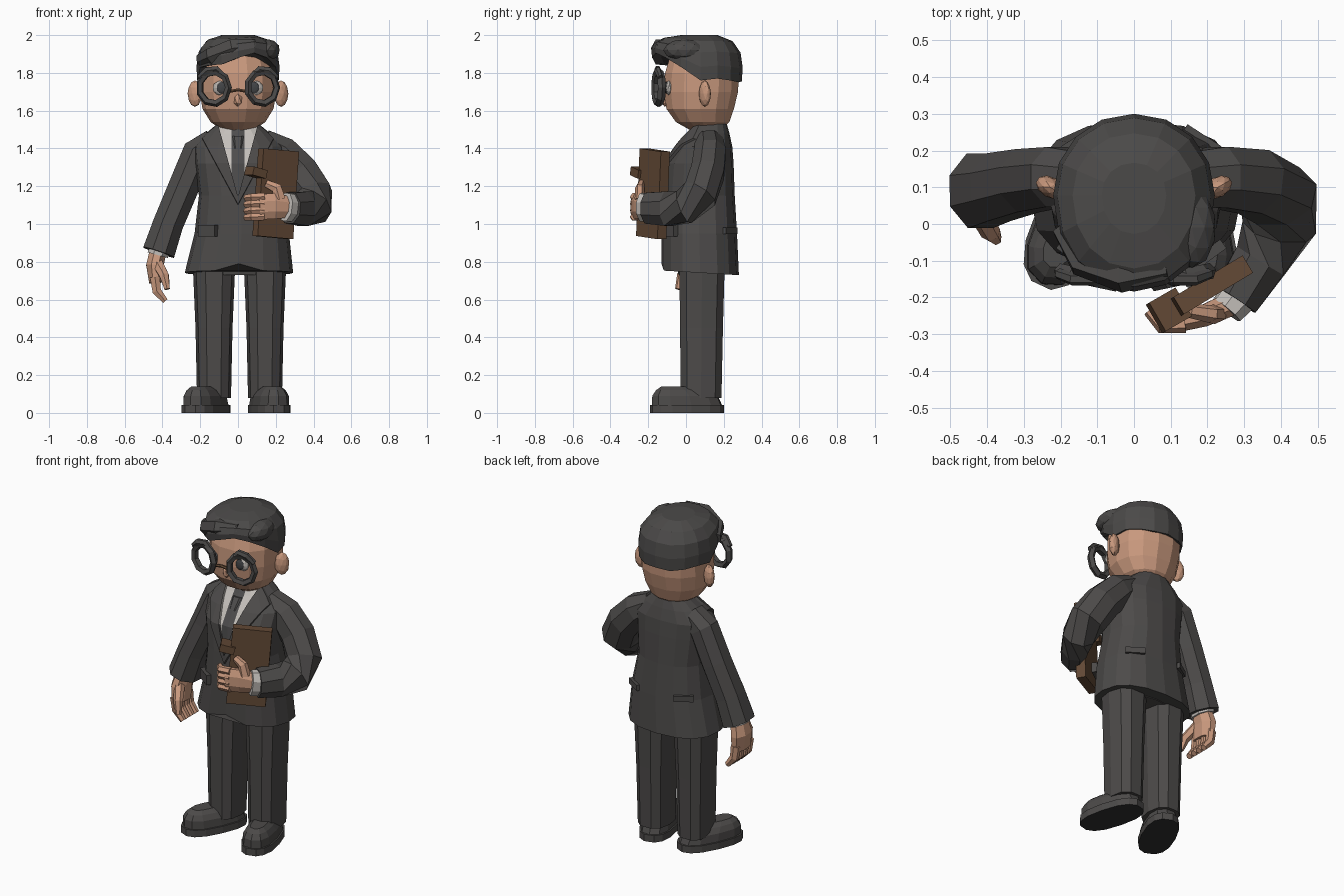
import bpy, bmesh, math
from mathutils import Vector

cube = bpy.data.objects.get("Cube")
if cube:
    bpy.data.objects.remove(cube, do_unlink=True)


def material(name, r, g, b):
    m = bpy.data.materials.new(name)
    m.use_nodes = True
    m.diffuse_color = (r, g, b, 1)
    for node in m.node_tree.nodes:
        if node.type == 'BSDF_PRINCIPLED':
            node.inputs["Base Color"].default_value = (r, g, b, 1)
    return m


SUIT = material("charcoal_suit", .073, .069, .067)
HAIR = material("dark_hair", .071, .068, .066)
SKIN = material("skin", .58, .315, .205)
SHIRT = material("shirt_white", .56, .53, .50)
TIE = material("tie_grey", .075, .073, .074)
BOOK = material("book_brown", .125, .067, .036)
SOLE = material("sole_black", .030, .030, .031)
EYE = material("eye_white", .46, .43, .40)
PUPIL = material("pupil_grey", .055, .058, .062)


def finish(name, bm, mat):
    bmesh.ops.recalc_face_normals(bm, faces=bm.faces)
    mesh = bpy.data.meshes.new(name)
    bm.to_mesh(mesh)
    bm.free()
    mesh.materials.append(mat)
    ob = bpy.data.objects.new(name, mesh)
    bpy.context.collection.objects.link(ob)
    return ob


def skin(name, rings, mat):
    """Bridge rings of points and cap both ends."""
    bm = bmesh.new()
    rows = [[bm.verts.new(p) for p in ring] for ring in rings]
    n = len(rows[0])
    for a, b in zip(rows, rows[1:]):
        for i in range(n):
            j = (i + 1) % n
            bm.faces.new((a[i], a[j], b[j], b[i]))
    bm.faces.new(rows[0])
    bm.faces.new(rows[-1])
    return finish(name, bm, mat)


def power(v, p):
    return math.copysign(abs(v) ** (2 / p), v)


def oval(z, cx, cy, rx, ry, n, p):
    return [(cx + rx * power(math.cos(a), p), cy + ry * power(math.sin(a), p), z)
            for a in (math.tau * i / n for i in range(n))]


def loft(name, sections, mat, n=12, p=2.3):
    return skin(name, [oval(*s, n, p) for s in sections], mat)


def tube(name, path, mat, n=8):
    """Path entries: x, y, z, radius across, radius along y."""
    pts = [Vector(p[:3]) for p in path]
    rings = []
    for i, p in enumerate(path):
        t = (pts[min(i + 1, len(pts) - 1)] - pts[max(i - 1, 0)]).normalized()
        u = t.cross(Vector((0, 1, 0))).normalized()
        v = t.cross(u)
        rings.append([pts[i] + u * p[3] * math.cos(a) + v * p[4] * math.sin(a)
                      for a in (math.tau * (k + .5) / n for k in range(n))])
    return skin(name, rings, mat)


def blob(name, loc, size, mat, turn=0, detail=2):
    bm = bmesh.new()
    bmesh.ops.create_icosphere(bm, subdivisions=detail, radius=1)
    bmesh.ops.scale(bm, vec=size, verts=bm.verts)
    ob = finish(name, bm, mat)
    ob.location, ob.rotation_euler.z = loc, turn
    return ob


def box(name, loc, size, rot, mat):
    bm = bmesh.new()
    bmesh.ops.create_cube(bm, size=1)
    bmesh.ops.scale(bm, vec=size, verts=bm.verts)
    ob = finish(name, bm, mat)
    ob.location, ob.rotation_euler = loc, rot
    return ob


# Jacket body
jacket = loft("jacket", [
    (.74, .005, .075, .287, .205), (.95, .02, .07, .25, .2), (1.15, .01, .068, .217, .19),
    (1.32, .005, .072, .235, .18), (1.41, .003, .098, .24, .147), (1.48, 0, .118, .17, .112),
    (1.53, 0, .128, .11, .088)], SUIT, 16, 2.4)
for m in (SHIRT, TIE):
    jacket.data.materials.append(m)
bm = bmesh.new()
bm.from_mesh(jacket.data)
for v in bm.verts:
    # Hem parts at the front and drops at the back
    if v.co.z < .75:
        v.co.z += .05 if abs(v.co.x) < .02 and v.co.y < 0 else -.06 * (v.co.y - .1)


def chest_faces():
    return [f for f in bm.faces if f.normal.y < -.15 and 1.05 < f.calc_center_median().z < 1.53]


# Cut the shirt opening, tie edges and lapel edges into the chest
V_LOW, V_SLOPE, LAPEL_LOW, LAPEL_SLOPE, TIE_HALF = 1.14, .275, 1.10, .54, .035
cuts = []
bm.normal_update()
for s in (-1, 1):
    cuts += [((0, 0, V_LOW), (s, 0, -V_SLOPE)), ((0, 0, LAPEL_LOW), (s, 0, -LAPEL_SLOPE)),
             ((s * TIE_HALF, 0, 0), (1, 0, 0))]
for co, no in cuts:
    faces = chest_faces()
    geom = set(faces) | {e for f in faces for e in f.edges} | {v for f in faces for v in f.verts}
    bmesh.ops.bisect_plane(bm, geom=list(geom), plane_co=co, plane_no=no, dist=.0005)
    bm.normal_update()
lapels = []
for f in chest_faces():
    c = f.calc_center_median()
    if abs(c.x) < V_SLOPE * (c.z - V_LOW):
        f.material_index = 2 if abs(c.x) < TIE_HALF else 1
    elif abs(c.x) < LAPEL_SLOPE * (c.z - LAPEL_LOW):
        lapels.append(f)
raised = bmesh.ops.extrude_face_region(bm, geom=lapels)["geom"]
bmesh.ops.translate(bm, vec=(0, -.016, .004), verts=[g for g in raised if isinstance(g, bmesh.types.BMVert)])
bm.to_mesh(jacket.data)
bm.free()

# Pocket flaps set around the jacket, the rear ones slimmer
for name, deg, thick, tall in (("front_right", 228, .03, .06), ("front_left", 312, .03, .06),
                               ("back_right", 128, .018, .035), ("back_left", 52, .018, .035)):
    a = math.radians(deg)
    x, y = .25 * power(math.cos(a), 2.4), .2 * power(math.sin(a), 2.4)
    turn = math.atan2(y / .2 ** 2, x / .25 ** 2) + math.pi / 2
    box("pocket_flap_" + name, (.02 + x, .07 + y, .965), (.11, thick, tall), (0, 0, turn), SUIT)

# Neck and shirt collar
loft("neck", [(1.42, 0, .1, .085, .08), (1.58, 0, .1, .088, .088)], SKIN, 10, 2)
loft("shirt_collar", [(1.46, 0, .11, .115, .098), (1.515, 0, .112, .1, .092)], SHIRT, 12, 2)
loft("tie_knot", [(1.40, 0, -.045, .026, .018), (1.465, 0, .005, .038, .022)], TIE, 6, 2)

# Trousers and shoes
loft("trouser_seat", [(.73, .005, .08, .22, .12), (.88, .005, .08, .23, .15)], SUIT)
for side, s, turn in (("left", 1, 15), ("right", -1, -25)):
    cx = s * .135 + .008
    loft(side + "_trouser_leg", [(.08, cx, .08, .09, .112), (.45, cx, .082, .098, .118),
                                 (.8, cx, .085, .113, .125)], SUIT, 10, 2.6)
    sole = loft(side + "_shoe_sole", [(0, 0, -.09, .098, .2), (.042, 0, -.09, .098, .2)], SOLE, 14, 2.5)
    sole.data.materials.append(SUIT)
    for f in sole.data.polygons:
        f.material_index = 0 if f.normal.z < -.5 else 1
    upper = loft(side + "_shoe_upper", [(.042, 0, -.09, .09, .192), (.09, 0, -.1, .086, .18),
                                        (.12, 0, -.12, .068, .14), (.14, 0, -.14, .042, .09)], SUIT, 12, 2.5)
    for ob in (sole, upper):
        ob.location = (.142 if s > 0 else -.132, .092, 0)
        ob.rotation_euler.z = math.radians(turn)

# Hanging right arm and hand
tube("right_sleeve", [(-.13, .12, 1.44, .07, .08), (-.21, .128, 1.38, .09, .088), (-.29, .118, 1.19, .088, .093),
                      (-.37, .10, 1.0, .087, .1), (-.42, .09, .85, .093, .11)], SUIT)
tube("right_cuff", [(-.415, .09, .87, .06, .08), (-.425, .09, .835, .06, .078)], SHIRT)
tube("right_palm", [(-.422, .09, .86, .048, .062), (-.44, .085, .78, .05, .085), (-.435, .08, .69, .038, .085)], SKIN)
for i in range(4):
    y = .018 + i * .042
    tube("right_finger_%d" % (i + 1), [(-.44, y, .72, .03, .024), (-.43, y, .645, .027, .023),
                                       (-.385, y, .592, .018, .018)], SKIN, 6)
tube("right_thumb", [(-.425, .04, .79, .032, .03), (-.39, -.025, .725, .028, .025),
                     (-.375, -.042, .655, .016, .016)], SKIN, 6)

# Bent left arm and hand
tube("left_sleeve", [(.13, .12, 1.44, .07, .08), (.23, .127, 1.375, .1, .09), (.325, .115, 1.275, .108, .095),
                     (.395, .075, 1.16, .11, .1), (.395, -.01, 1.09, .107, .09),
                     (.345, -.1, 1.08, .098, .08), (.275, -.205, 1.085, .088, .07)], SUIT)
tube("left_cuff", [(.29, -.19, 1.085, .078, .055), (.252, -.235, 1.09, .08, .048)], SHIRT)
tube("left_palm", [(.27, -.215, 1.09, .06, .035), (.19, -.25, 1.095, .074, .032), (.11, -.268, 1.09, .072, .03)], SKIN)
for i in range(4):
    z = 1.04 + i * .035
    tube("left_finger_%d" % (i + 1), [(.14, -.27, z, .023, .026), (.075, -.274, z - .003, .022, .024),
                                      (.042, -.235, z - .006, .018, .018)], SKIN, 6)
tube("left_thumb", [(.22, -.245, 1.13, .036, .027), (.205, -.245, 1.19, .032, .024),
                    (.15, -.235, 1.215, .022, .02)], SKIN, 6)

# Book with strap
box("book", (.2, -.175, 1.16), (.22, .055, .465), (0, math.radians(4.5), math.radians(31)), BOOK)
box("book_strap", (.095, -.235, 1.272), (.085, .09, .045), (0, math.radians(14), math.radians(30)), BOOK)

# Head
loft("head", [(1.50, 0, .1, .085, .085), (1.54, 0, .088, .145, .145), (1.61, 0, .075, .188, .183),
              (1.70, 0, .08, .203, .2), (1.80, 0, .085, .203, .2), (1.90, 0, .085, .17, .17),
              (1.96, 0, .08, .08, .08)], SKIN, 14, 2.15)
blob("nose", (0, -.112, 1.655), (.024, .02, .035), SKIN, detail=1)

# Hair shell with an uneven hairline and an overhanging front
hairline = [1.76, 1.77, 1.76, 1.75, 1.755, 1.75, 1.76, 1.77, 1.76, 1.83, 1.84, 1.845, 1.88, 1.905, 1.88, 1.83]
rings = []
for t, s in ((.03, .8), (0, .98), (.3, 1.0), (.62, .95), (.87, .76), (1, .40)):
    ring = []
    for i, low in enumerate(hairline):
        a = math.tau * i / len(hairline)
        depth = .222 if math.sin(a) > 0 else .262
        ring.append((.22 * s * power(math.cos(a), 2.1), .078 + depth * s * power(math.sin(a), 2.1),
                     low + (2 - low) * t))
    rings.append(ring)
skin("hair", rings, HAIR)
blob("hair_side_lock", (.158, -.01, 1.92), (.065, .11, .058), HAIR)
tube("hair_fringe", [(-.195, -.01, 1.865, .04, .03), (-.14, -.1, 1.89, .05, .045), (-.03, -.135, 1.93, .055, .052),
                     (.09, -.115, 1.945, .038, .04)], HAIR, 6)

# Ears, eyes, brows and spectacle rims
for side, s in (("left", 1), ("right", -1)):
    blob(side + "_ear", (s * .228, .1, 1.69), (.042, .028, .07), SKIN, turn=s * math.radians(30))
    blob(side + "_eye", (s * .09, -.088, 1.72), (.045, .02, .04), EYE)
    blob(side + "_pupil", (s * .085, -.104, 1.722), (.028, .01, .032), PUPIL)
    tube(side + "_brow", [(s * .205, -.135, 1.775, .016, .015), (s * .165, -.15, 1.812, .022, .018),
                          (s * .115, -.15, 1.818, .022, .018), (s * .055, -.15, 1.765, .012, .014)], HAIR, 6)
    bpy.ops.mesh.primitive_torus_add(major_radius=.079, minor_radius=.019, major_segments=9, minor_segments=5,
                                     location=(s * .128, -.145, 1.722),
                                     rotation=(math.pi / 2, 0, s * math.radians(12)))
    rim = bpy.context.object
    rim.name = side + "_spectacle_rim"
    rim.scale = (1, 1.06, 1.2)
    rim.data.materials.append(HAIR)
tube("spectacle_bridge", [(-.055, -.15, 1.70, .009, .01), (0, -.155, 1.71, .009, .01),
                          (.055, -.15, 1.70, .009, .01)], BOOK, 6)
